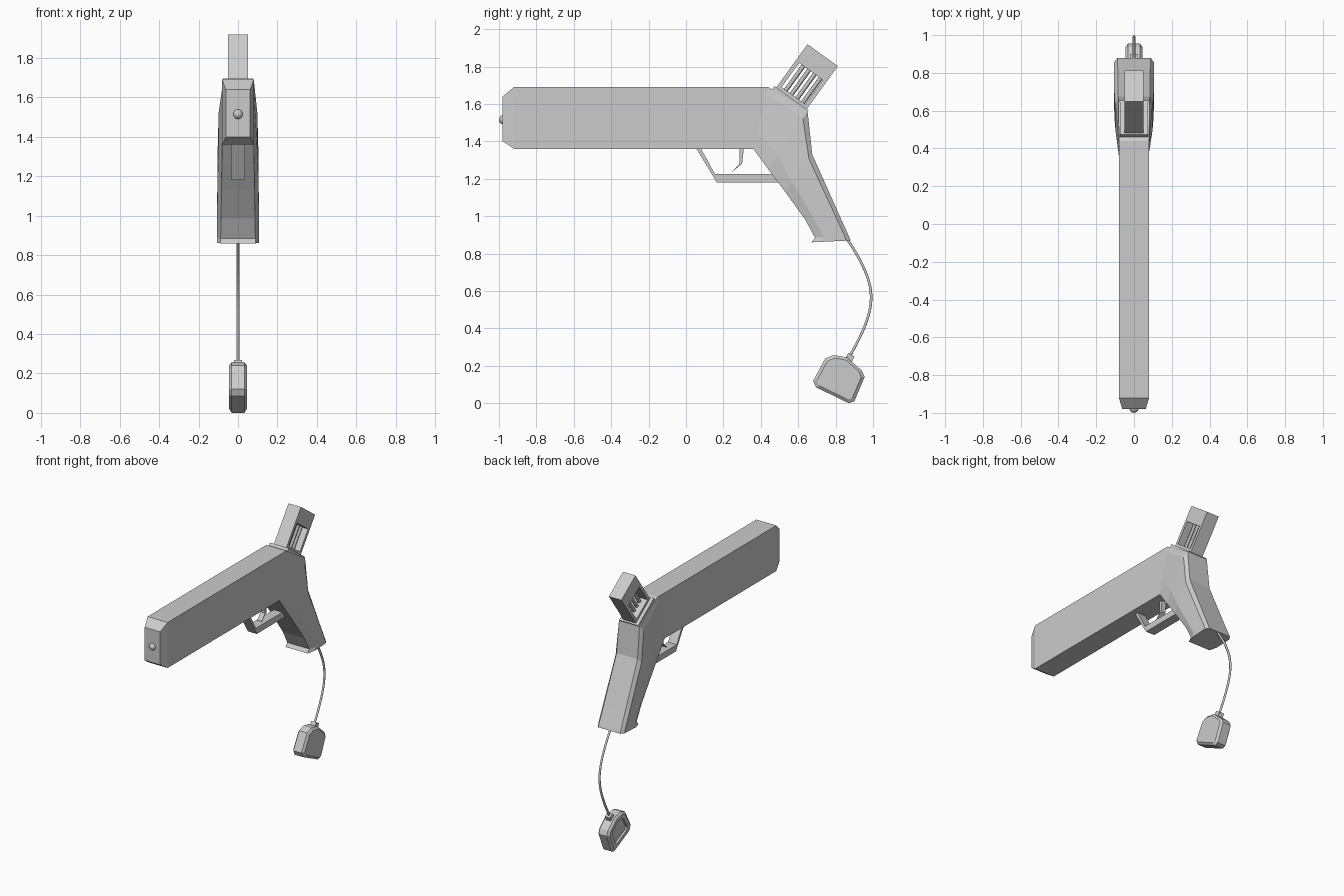
import bpy, bmesh, math
from mathutils import Vector

if "Cube" in bpy.data.objects:
    bpy.data.objects.remove(bpy.data.objects["Cube"])


def loft(name, loops):
    """Skin a list of equal-length point loops and cap both ends."""
    bm = bmesh.new()
    rings = [[bm.verts.new(p) for p in loop] for loop in loops]
    n = len(rings[0])
    for a, b in zip(rings, rings[1:]):
        for i in range(n):
            j = (i + 1) % n
            bm.faces.new((a[i], a[j], b[j], b[i]))
    bm.faces.new(rings[0][::-1])
    bm.faces.new(rings[-1])
    bmesh.ops.recalc_face_normals(bm, faces=bm.faces)
    mesh = bpy.data.meshes.new(name)
    bm.to_mesh(mesh)
    bm.free()
    ob = bpy.data.objects.new(name, mesh)
    bpy.context.collection.objects.link(ob)
    return ob


def prism(name, pts, half):
    """Side profile in (y, z) extruded symmetrically across x."""
    return loft(name, [[(x, y, z) for y, z in pts] for x in (-half, half)])


def section(back, front, w, edge):
    """Chamfered cross-section between a back/top and a front/bottom point."""
    b, f = Vector((0, *back)), Vector((0, *front))
    half = [(edge, 0), (w, 0.12), (w, 0.74), (edge, 1)]
    ring = half + [(-x, t) for x, t in reversed(half)]
    return [b.lerp(f, t) + Vector((x, 0, 0)) for x, t in ring]


# Barrel bending into grip
loft("body", [section(*s) for s in [
    ((-0.98, 1.64), (-0.98, 1.40), 0.062, 0.062),
    ((-0.92, 1.69), (-0.92, 1.36), 0.08, 0.08),
    ((0.44, 1.69), (0.36, 1.36), 0.08, 0.08),
    ((0.65, 1.56), (0.44, 1.25), 0.098, 0.082),
    ((0.675, 1.33), (0.53, 1.13), 0.104, 0.084),
    ((0.82, 1.005), (0.635, 0.985), 0.106, 0.086),
    ((0.872, 0.89), (0.69, 0.885), 0.106, 0.088),
    ((0.88, 0.87), (0.67, 0.86), 0.106, 0.088)]])

# Muzzle bead
bpy.ops.mesh.primitive_uv_sphere_add(segments=16, ring_count=8, radius=0.025,
                                     location=(0, -0.975, 1.515))
bpy.context.object.name = "muzzle_bead"
bpy.ops.object.shade_smooth()

# Trigger and guard
prism("trigger_guard", [(0.05, 1.37), (0.165, 1.18), (0.52, 1.18), (0.49, 1.225),
                        (0.155, 1.225), (0.075, 1.37)], 0.035)
prism("trigger", [(0.285, 1.37), (0.31, 1.37), (0.30, 1.28), (0.245, 1.235),
                  (0.285, 1.28)], 0.018)

# Slanted rear block: u runs across it, v runs along it
U, V = Vector((0.81, -0.585)), Vector((0.585, 0.81))
BASE = Vector((0.557, 1.62))


def uv(u, v):
    return tuple(BASE + U * u + V * v)


def block(name, u0, u1, v0, v1, half):
    return prism(name, [uv(u0, v0), uv(u1, v0), uv(u1, v1), uv(u0, v1)], half)


block("block_collar", -0.112, 0.112, -0.02, 0.012, 0.075)
block("block_cap", -0.1, 0.1, 0.19, 0.297, 0.05)
block("block_foot", -0.1, 0.1, -0.01, 0.03, 0.05)
for s in (-1, 1):
    a, b = sorted((s * 0.078, s * 0.1))
    block("block_side", a, b, 0.03, 0.19, 0.05)
for i in range(4):
    u = -0.05 + i * 0.0375
    y, z = uv(u, 0.11)
    bpy.ops.mesh.primitive_cylinder_add(
        vertices=12, radius=0.012, depth=0.17, location=(0, y, z),
        rotation=(-math.atan2(V.x, V.y), 0, 0))
    bpy.context.object.name = "grille_bar"
    bpy.ops.object.shade_smooth_by_angle()

# Hanging cord
cu = bpy.data.curves.new("cord", 'CURVE')
cu.dimensions = '3D'
cu.bevel_depth = 0.008
cu.bevel_resolution = 1
cu.use_fill_caps = True
sp = cu.splines.new('BEZIER')
sp.bezier_points.add(2)
sp.resolution_u = 10
path = [((0.82, 0.94), (0.86, 0.88), (0.94, 0.76)),
        ((0.99, 0.66), (0.99, 0.565), (0.99, 0.46)),
        ((0.93, 0.35), (0.875, 0.25), (0.85, 0.2))]
for bp, (l, c, r) in zip(sp.bezier_points, path):
    bp.handle_left_type = bp.handle_right_type = 'FREE'
    bp.handle_left, bp.co, bp.handle_right = (0, *l), (0, *c), (0, *r)
cord = bpy.data.objects.new("cord", cu)
bpy.context.collection.objects.link(cord)
bpy.ops.object.select_all(action='DESELECT')
cord.select_set(True)
bpy.context.view_layer.objects.active = cord
bpy.ops.object.convert(target='MESH')

# Pendant with bevelled faces and a recess on the left side
outline = [(0.68, 0.12), (0.745, 0.24), (0.79, 0.257), (0.86, 0.245), (0.94, 0.175),
           (0.955, 0.14), (0.90, 0.01), (0.87, 0.0), (0.695, 0.085)]
mid = sum((Vector(p) for p in outline), Vector((0, 0))) / len(outline)
layers = [(-0.03, 0.62), (-0.045, 0.62), (-0.045, 0.86), (-0.032, 1), (0.032, 1), (0.045, 0.86)]
loft("pendant", [[(x, *(mid + (Vector(p) - mid) * k)) for p in outline] for x, k in layers])
prism("pendant_neck", [(0.845, 0.235), (0.868, 0.268), (0.90, 0.25), (0.885, 0.215)], 0.02)
